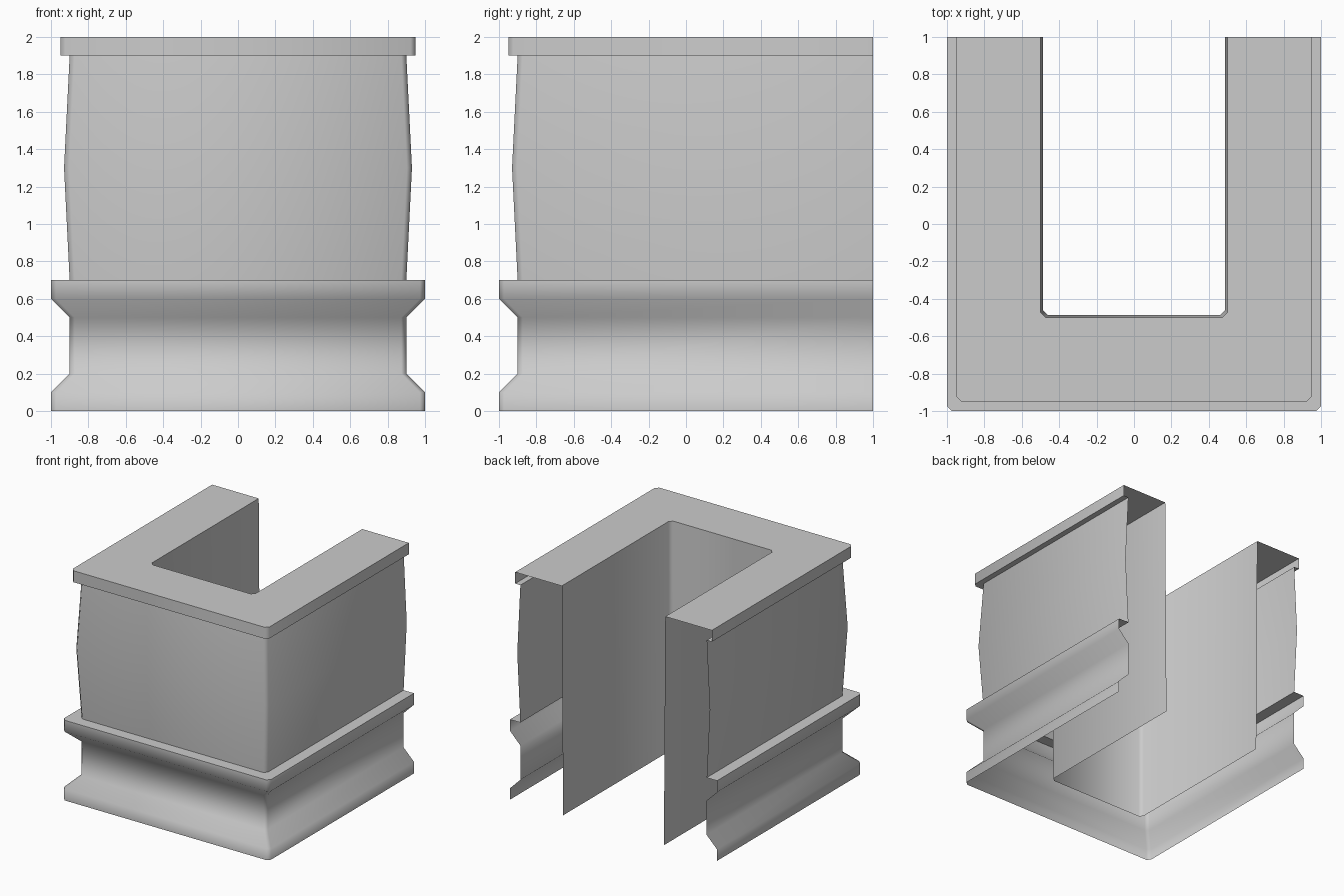
import bpy
import bmesh
import math

if "Cube" in bpy.data.objects:
    bpy.data.objects.remove(bpy.data.objects["Cube"], do_unlink=True)

# Plain grey finish
grey = bpy.data.materials.new("plain_grey")
grey.use_nodes = True
colour = (0.6, 0.6, 0.6, 1)
grey.diffuse_color = colour
grey.node_tree.nodes["Principled BSDF"].inputs["Base Color"].default_value = colour

CHAMFER = 0.027


def u_path(d):
    """U-shaped plan, open at the back, at distance d from the centre."""
    c = CHAMFER
    return [(-d, 1), (-d, c - d), (c - d, -d), (d - c, -d), (d, c - d), (d, 1)]


def sweep(name, profile):
    """Sweep a (distance, height) profile along the U-shaped plan."""
    bm = bmesh.new()
    rows = [[bm.verts.new((x, y, z)) for x, y in u_path(d)] for d, z in profile]
    for low, high in zip(rows, rows[1:]):
        for i in range(len(low) - 1):
            bm.faces.new((low[i], low[i + 1], high[i + 1], high[i]))
    mesh = bpy.data.meshes.new(name)
    bm.to_mesh(mesh)
    bm.free()
    mesh.materials.append(grey)
    obj = bpy.data.objects.new(name, mesh)
    bpy.context.collection.objects.link(obj)
    bpy.ops.object.select_all(action="DESELECT")
    obj.select_set(True)
    bpy.context.view_layer.objects.active = obj
    bpy.ops.object.shade_smooth_by_angle(angle=math.radians(60))
    return obj


# Flared foot, recessed band and projecting ledge
sweep("base_moulding", [(1, 0), (1, 0.1), (0.9, 0.2), (0.9, 0.5),
                        (1, 0.6), (1, 0.7), (0.9, 0.7)])

# Slightly bulging outer wall
sweep("outer_wall", [(0.9, 0.7), (0.93, 1.3), (0.9, 1.9)])

# Overhanging lip and flat top
sweep("top_rim", [(0.9, 1.9), (0.95, 1.9), (0.95, 2), (0.5, 2)])

# Inner lining, open underneath
sweep("inner_wall", [(0.5, 2), (0.487, 0)])
